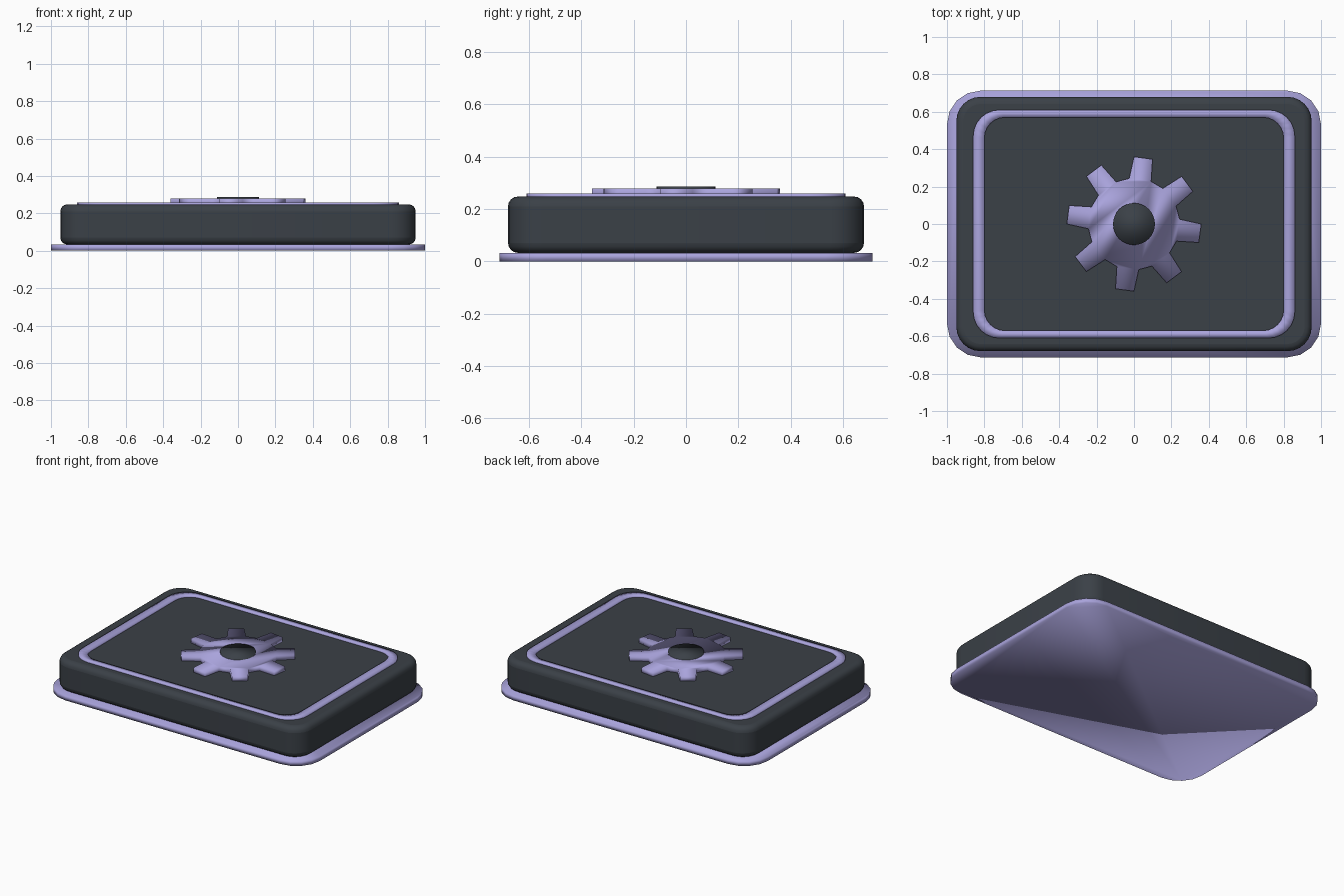
import bpy
import bmesh
from math import cos, sin, pi, radians

cube = bpy.data.objects.get("Cube")
if cube:
    bpy.data.objects.remove(cube, do_unlink=True)


def material(name, rgb):
    mat = bpy.data.materials.new(name)
    mat.use_nodes = True
    color = (*rgb, 1)
    mat.diffuse_color = color
    mat.node_tree.nodes["Principled BSDF"].inputs["Base Color"].default_value = color
    return mat


lavender = material("lavender", (0.40, 0.37, 0.72))
charcoal = material("charcoal", (0.043, 0.052, 0.063))


def rounded_rect(hx, hy, r, steps):
    """Counter-clockwise outline with arcs at the four corners."""
    points = []
    for quarter, (sx, sy) in enumerate([(1, 1), (-1, 1), (-1, -1), (1, -1)]):
        for i in range(steps + 1):
            a = (quarter + i / steps) * pi / 2
            points.append((sx * (hx - r) + r * cos(a), sy * (hy - r) + r * sin(a)))
    return points


def circle(r, count):
    return [(r * cos(2 * pi * i / count), r * sin(2 * pi * i / count)) for i in range(count)]


def gear_outline(teeth, root, tip, offset):
    """Tapered teeth: each one has two root points and two tip points."""
    points = []
    for k in range(teeth):
        mid = offset + 360 / teeth * k
        for r, turn in [(root, -14), (tip, -8), (tip, 8), (root, 14)]:
            a = radians(mid + turn)
            points.append((r * cos(a), r * sin(a)))
    return points


def plate(name, outline, z0, z1, mat, hole=None):
    """Extrude an outline upward, optionally with a hole of the same point count."""
    bm = bmesh.new()

    def ring(points, z):
        return [bm.verts.new((x, y, z)) for x, y in points]

    def bridge(a, b):
        for i in range(len(a)):
            j = (i + 1) % len(a)
            bm.faces.new((a[i], a[j], b[j], b[i]))

    low, high = ring(outline, z0), ring(outline, z1)
    bridge(low, high)
    if hole:
        inner_low, inner_high = ring(hole, z0), ring(hole, z1)
        bridge(high, inner_high)
        bridge(inner_high, inner_low)
        bridge(inner_low, low)
    else:
        bm.faces.new(high)
        bm.faces.new(low[::-1])
    bmesh.ops.recalc_face_normals(bm, faces=bm.faces)
    for face in bm.faces:
        face.smooth = True
    mesh = bpy.data.meshes.new(name)
    bm.to_mesh(mesh)
    bm.free()
    mesh.materials.append(mat)
    obj = bpy.data.objects.new(name, mesh)
    bpy.context.collection.objects.link(obj)
    return obj


# Flange under the body
plate("base_plate", rounded_rect(1.0, 0.713, 0.18, 4), 0, 0.033, lavender)

# Body with softened top and bottom edges
body = plate("body", rounded_rect(0.95, 0.68, 0.13, 6), 0.033, 0.248, charcoal)
bevel = body.modifiers.new("soft_edges", "BEVEL")
bevel.width = 0.038
bevel.segments = 4
bevel.limit_method = "ANGLE"
bevel.angle_limit = radians(40)
bpy.ops.object.select_all(action="DESELECT")
body.select_set(True)
bpy.context.view_layer.objects.active = body
bpy.ops.object.shade_smooth_by_angle(angle=radians(40))

# Raised frame on the lid
plate("trim_frame", rounded_rect(0.86, 0.61, 0.14, 6), 0.24, 0.259, lavender,
      hole=rounded_rect(0.80, 0.57, 0.11, 6))

# Gear emblem with its hub
plate("gear", gear_outline(8, 0.245, 0.36, -8), 0.24, 0.278, lavender)
plate("gear_hub", circle(0.112, 32), 0.25, 0.287, charcoal)
